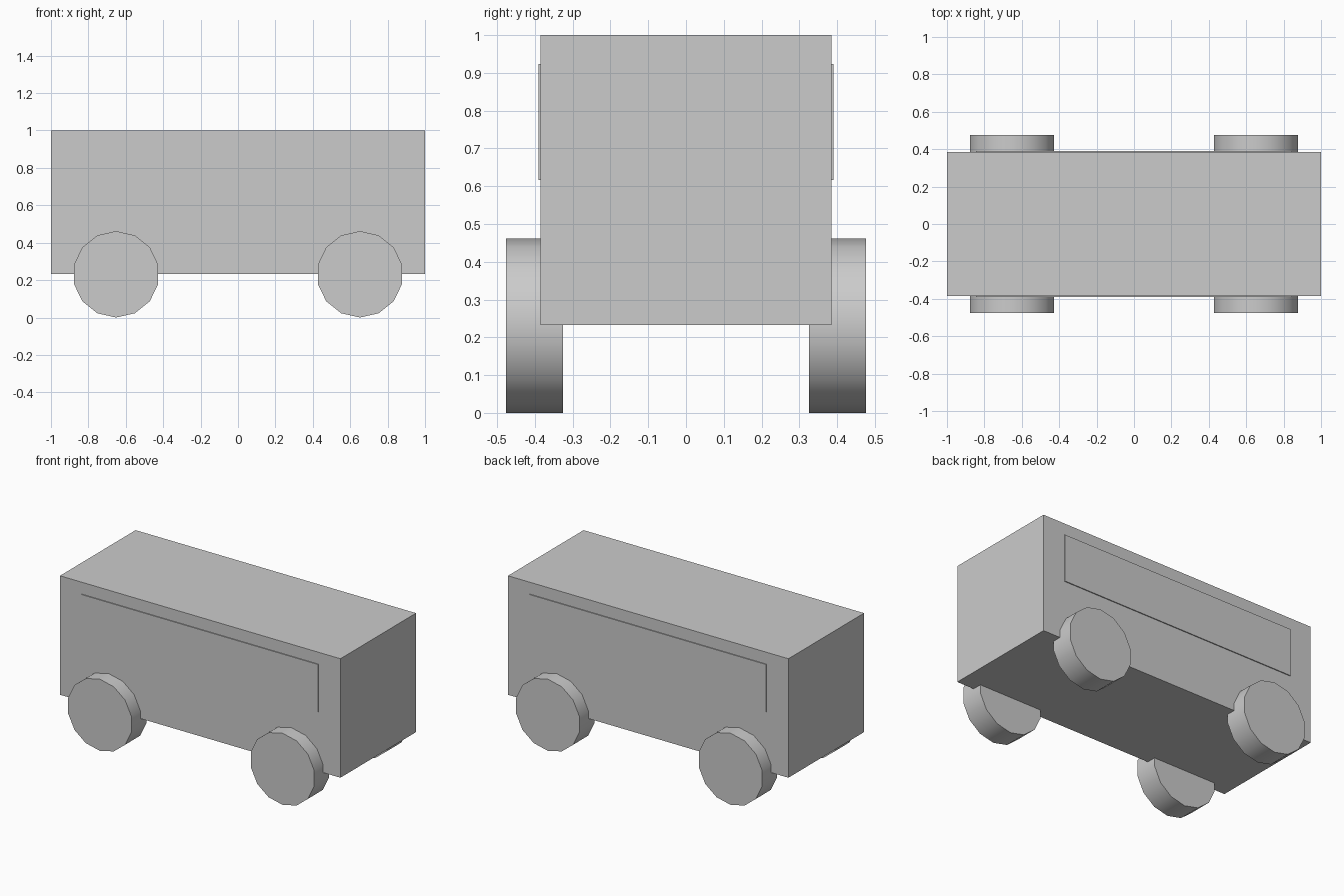
import bpy
from math import pi, radians

if "Cube" in bpy.data.objects:
    bpy.data.objects.remove(bpy.data.objects["Cube"])


def box(name, centre, size):
    bpy.ops.mesh.primitive_cube_add(size=1, location=centre)
    ob = bpy.context.object
    ob.name = name
    ob.scale = size
    bpy.ops.object.transform_apply(location=False, rotation=False, scale=True)
    return ob


def wheel(name, x, y):
    # 14-sided disc with a corner pointing straight up
    bpy.ops.mesh.primitive_cylinder_add(vertices=14, radius=0.231, depth=0.152,
                                        location=(x, y, 0.231), rotation=(pi / 2, 0, 0))
    ob = bpy.context.object
    ob.name = name
    bpy.ops.object.shade_smooth_by_angle(angle=radians(30))
    return ob


# Van body
box("body", (0, 0, 0.6165), (2, 0.77, 0.767))

for side, s in (("front", -1), ("back", 1)):
    # Long raised window panel on each flank
    box(f"{side}_window", (0, s * 0.38, 0.77), (1.69, 0.022, 0.307))
    # Two wheels on each flank
    for end, x in (("left", -0.652), ("right", 0.652)):
        wheel(f"{side}_{end}_wheel", x, s * 0.401)
